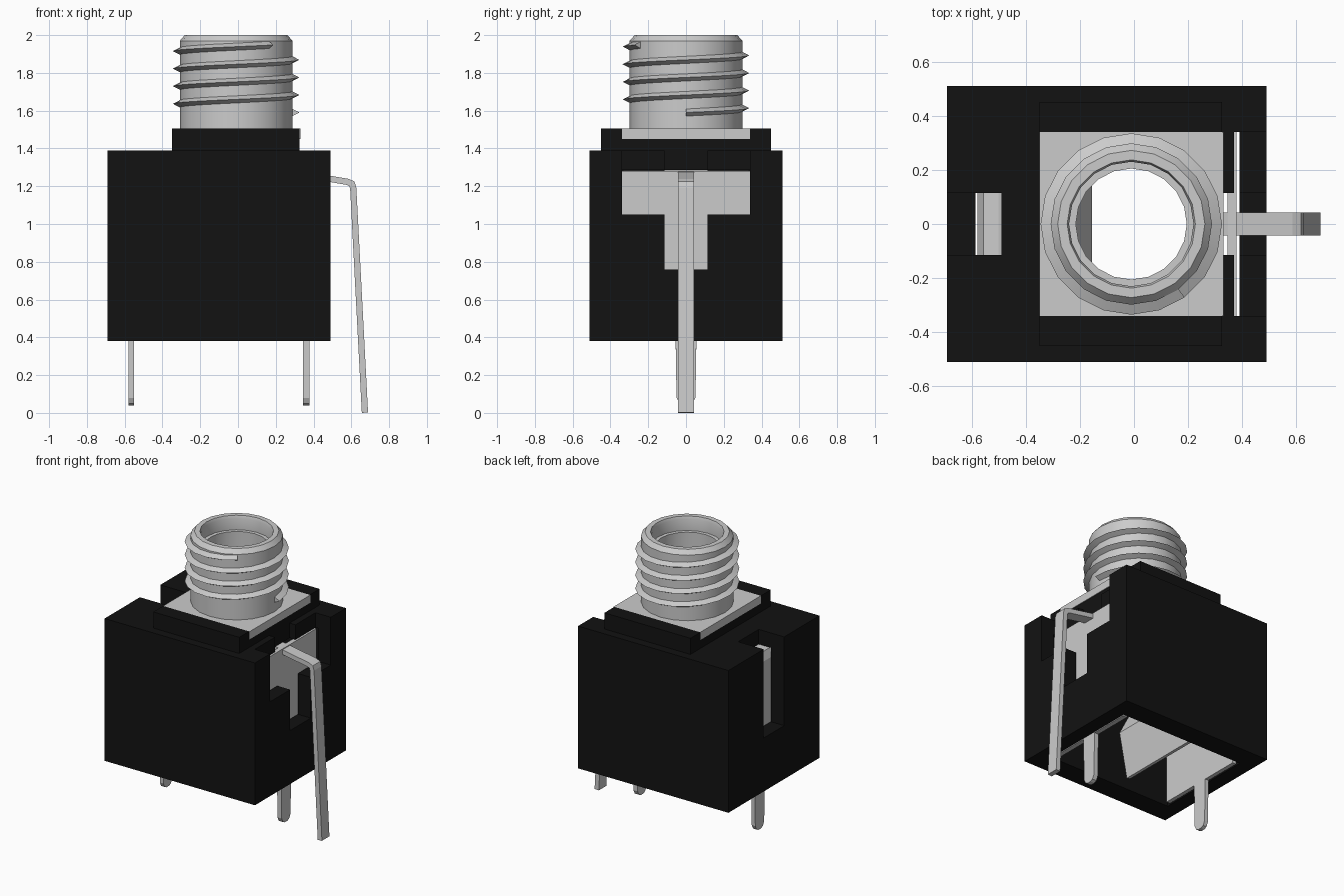
import bpy, bmesh, math
from mathutils import Vector

if "Cube" in bpy.data.objects:
    bpy.data.objects.remove(bpy.data.objects["Cube"])

CX = -0.01          # axis of the bushing
black = bpy.data.materials.new("black_plastic")
black.diffuse_color = (0.006, 0.006, 0.006, 1)
black.use_nodes = True
black.node_tree.nodes["Principled BSDF"].inputs["Base Color"].default_value = black.diffuse_color


def finish(name, bm, mat=None):
    bmesh.ops.recalc_face_normals(bm, faces=bm.faces)
    me = bpy.data.meshes.new(name)
    bm.to_mesh(me)
    bm.free()
    ob = bpy.data.objects.new(name, me)
    bpy.context.collection.objects.link(ob)
    if mat:
        me.materials.append(mat)
    return ob


def box(name, x, y, z, mat=None):
    bm = bmesh.new()
    bmesh.ops.create_cube(bm, size=1)
    for v in bm.verts:
        v.co = [(a + b) / 2 + c * (b - a) for (a, b), c in zip((x, y, z), v.co)]
    return finish(name, bm, mat)


def cylinder(name, r, z0, z1, n=20):
    bm = bmesh.new()
    bmesh.ops.create_cone(bm, cap_ends=True, segments=n, radius1=r, radius2=r, depth=z1 - z0)
    bmesh.ops.translate(bm, verts=bm.verts, vec=(CX, 0, (z0 + z1) / 2))
    return finish(name, bm)


def cut(ob, cutters):
    # subtract each cutter, then discard it
    for c in cutters:
        m = ob.modifiers.new("cut", 'BOOLEAN')
        m.operation, m.solver, m.object = 'DIFFERENCE', 'EXACT', c
        bpy.context.view_layer.objects.active = ob
        bpy.ops.object.modifier_apply(modifier=m.name)
        bpy.data.objects.remove(c)


def loft(name, rings, closed=False):
    # skin a list of equal-length point rings
    bm = bmesh.new()
    vs = [[bm.verts.new(p) for p in r] for r in rings]
    n = len(vs[0])
    for a, b in zip(vs, vs[1:] + (vs[:1] if closed else [])):
        for i in range(n):
            j = (i + 1) % n
            bm.faces.new((a[i], a[j], b[j], b[i]))
    if not closed:
        bm.faces.new(vs[0])
        bm.faces.new(vs[-1])
    return finish(name, bm)


def ribbon(name, path, t, w):
    # strip bent along an xz path, thickness t, half width w in y
    pts = [Vector(p) for p in path]
    rings = []
    for i, p in enumerate(pts):
        d0 = (p - pts[i - 1]).normalized() if i else (pts[1] - p).normalized()
        d1 = (pts[i + 1] - p).normalized() if i < len(pts) - 1 else d0
        d = (d0 + d1).normalized()
        n = Vector((-d.y, d.x)) * (t / 2 / max(d.dot(d0), 0.5))
        rings.append([(p.x + s * n.x, y, p.y + s * n.y)
                      for s, y in ((1, -w), (1, w), (-1, w), (-1, -w))])
    return loft(name, rings)


def blade(name, half, x0, x1):
    # flat yz outline mirrored about y = 0, extruded in x
    outline = half + [(-y, z) for y, z in reversed(half)]
    return loft(name, [[(x, y, z) for y, z in outline] for x in (x0, x1)])


# housing: hollow box, open below, slotted on both ends
body = box("housing", (-0.69, 0.49), (-0.51, 0.51), (0.38, 1.39), black)
cut(body, [
    box("cavity", (-0.585, 0.39), (-0.36, 0.36), (0.2, 1.285)),
    box("wide_notch", (0.37, 0.6), (-0.34, 0.34), (1.05, 1.6)),
    box("right_slot", (0.325, 0.6), (-0.115, 0.115), (0.76, 1.6)),
    box("left_slot", (-0.8, -0.49), (-0.115, 0.115), (0.76, 1.6)),
    cylinder("bore", 0.205, 1.1, 1.6)])

# raised collar with a channel for the metal plate
collar = box("collar", (-0.35, 0.325), (-0.45, 0.45), (1.388, 1.505), black)
cut(collar, [box("channel", (-0.6, 0.6), (-0.34, 0.34), (1.45, 1.7)),
             cylinder("collar_bore", 0.205, 1.2, 1.6)])

# metal plate under the bushing
plate = box("bushing_plate", (-0.35, 0.33), (-0.34, 0.34), (1.45, 1.505))
cut(plate, [cylinder("plate_bore", 0.25, 1.3, 1.7)])

# bushing sleeve, turned around its axis
profile = [(0.205, 1.452), (0.298, 1.452), (0.298, 1.97), (0.272, 2.0),
           (0.237, 2.0), (0.23, 1.98), (0.23, 1.9), (0.205, 1.9)]
N = 20
sleeve = loft("bushing_sleeve", [
    [(CX + r * math.cos(k * math.tau / N), r * math.sin(k * math.tau / N), z) for r, z in profile]
    for k in range(N)], closed=True)

# right-hand screw thread
PITCH, turns = 0.093, 3.85
steps = int(N * turns)
rings = []
for k in range(steps + 1):
    a = k * math.tau / N
    z = 1.59 + PITCH * k / N
    rings.append([(CX + r * math.cos(a), r * math.sin(a), z + dz)
                  for r, dz in ((0.288, -0.024), (0.335, 0), (0.288, 0.024))])
thread = loft("screw_thread", rings)

for ob in (sleeve, thread):
    bpy.ops.object.select_all(action='DESELECT')
    ob.select_set(True)
    bpy.context.view_layer.objects.active = ob
    bpy.ops.object.shade_smooth_by_angle(angle=math.radians(30))

# right contact: wide blade with a pin below
pin = [(0.055, 0.38), (0.05, 0.08), (0.035, 0.05), (0.015, 0.04)]
blade("right_contact", [(0.34, 1.28), (0.34, 0.385), (0.055, 0.385)] + pin[1:], 0.345, 0.378)

# left contact: folded leaf spring and its pin
ribbon("left_leaf_spring", [(-0.565, 0.385), (-0.565, 1.21), (-0.545, 1.255), (-0.5, 1.268),
                            (-0.43, 1.25), (-0.17, 0.75), (-0.23, 0.44)], 0.028, 0.33)
blade("left_pin", [(0.055, 0.4)] + pin, -0.579, -0.551)

# ground lead: bent strip outside the housing
ribbon("ground_lead", [(0.32, 1.268), (0.58, 1.223), (0.603, 1.213), (0.61, 1.19),
                       (0.672, 0.001)], 0.033, 0.042)
